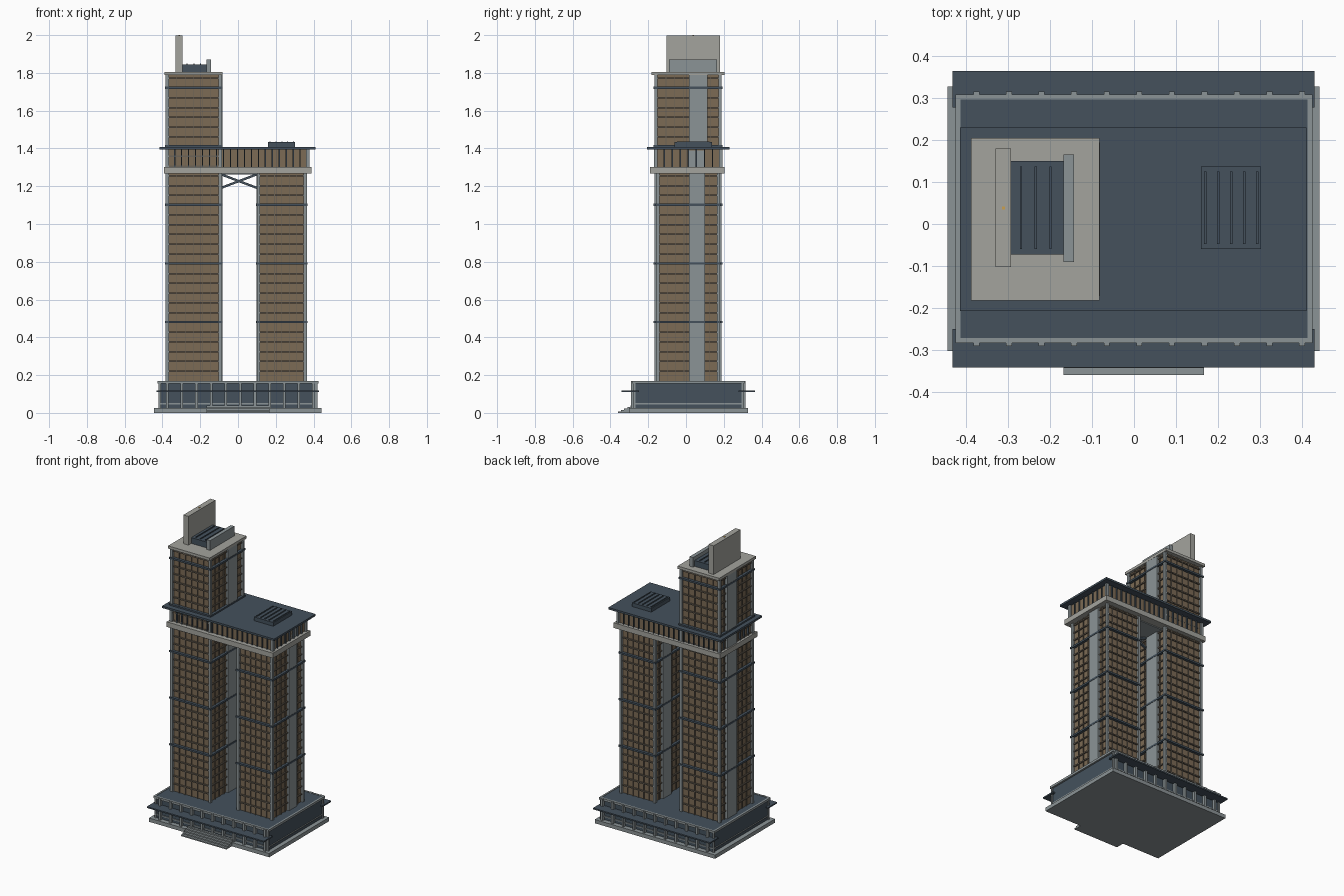
import bpy, bmesh, math
from mathutils import Matrix, Vector

if "Cube" in bpy.data.objects:
    bpy.data.objects.remove(bpy.data.objects["Cube"])

YC = 0.012  # middle of the building in depth


def mat(name, r, g, b):
    m = bpy.data.materials.new(name)
    m.diffuse_color = (r, g, b, 1)
    m.use_nodes = True
    m.node_tree.nodes["Principled BSDF"].inputs["Base Color"].default_value = m.diffuse_color
    return m


BRONZE = mat("bronze_glass", 0.20, 0.145, 0.09)
TRIM = mat("bronze_trim", 0.15, 0.125, 0.095)
DARK = mat("slate", 0.058, 0.083, 0.108)
STEEL = mat("pale_steel", 0.26, 0.295, 0.305)
STONE = mat("concrete", 0.37, 0.37, 0.34)
GOLD = mat("gold", 0.6, 0.35, 0.08)


def boxes(name, material, extents):
    """One object made of boxes given as (x0, x1, y0, y1, z0, z1)."""
    bm = bmesh.new()
    for x0, x1, y0, y1, z0, z1 in extents:
        m = Matrix.Translation(((x0 + x1) / 2, (y0 + y1) / 2, (z0 + z1) / 2))
        m = m @ Matrix.Diagonal((x1 - x0, y1 - y0, z1 - z0, 1))
        bmesh.ops.create_cube(bm, size=1, matrix=m)
    me = bpy.data.meshes.new(name)
    bm.to_mesh(me)
    bm.free()
    me.materials.append(material)
    ob = bpy.data.objects.new(name, me)
    bpy.context.collection.objects.link(ob)
    return ob


def ring(x0, x1, y0, y1, z0, z1, t):
    """Four boxes forming a rectangular frame."""
    return [(x0, x1, y0, y0 + t, z0, z1), (x0, x1, y1 - t, y1, z0, z1),
            (x0, x0 + t, y0 + t, y1 - t, z0, z1), (x1 - t, x1, y0 + t, y1 - t, z0, z1)]


def mullions(x0, x1, y0, y1, z0, z1, nx, ny, w, d):
    """Upright bars spread around four facades."""
    out = []
    for i in range(1, nx):
        x = x0 + (x1 - x0) * i / nx
        out += [(x - w, x + w, y0 - d, y0 + .003, z0, z1), (x - w, x + w, y1 - .003, y1 + d, z0, z1)]
    for i in range(1, ny):
        y = y0 + (y1 - y0) * i / ny
        out += [(x0 - d, x0 + .003, y - w, y + w, z0, z1), (x1 - .003, x1 + d, y - w, y + w, z0, z1)]
    return out


def tower(name, x0, x1, y0, y1, z1, core_y1):
    z0, floor, g = 0.165, 0.0517, 0.014
    gx0, gx1, gy0, gy1 = x0 + g, x1 - g, y0 + g, y1 - g
    boxes(name + "_glass", BRONZE, [(gx0, gx1, gy0, gy1, z0, z1)])
    n = int((z1 - z0) / floor)
    # thin floor edges, with a heavier dark band every sixth storey
    boxes(name + "_floor_edges", TRIM,
          [(gx0 - .008, gx1 + .008, gy0 - .008, gy1 + .008, z0 + i * floor, z0 + i * floor + .008)
           for i in range(1, n + 1) if i % 6])
    boxes(name + "_bands", DARK,
          [(x0 - .004, x1 + .004, y0 - .005, y1 + .005, z0 + i * floor, z0 + i * floor + .012)
           for i in range(6, n + 1, 6)])
    boxes(name + "_mullions", TRIM, mullions(gx0, gx1, gy0, gy1, z0, z1, 6, 7, .002, .006))
    c = 0.017
    boxes(name + "_corner_columns", STEEL,
          [(x, x + c, y, y + c, z0, z1) for x in (x0, x1 - c) for y in (y0, y1 - c)])
    # plain lift-core strip running up both x faces
    boxes(name + "_core", STEEL, [(x0 - .002, x1 + .002, 0.015, core_y1, z0, z1)])


# ground plinth and entrance steps
boxes("plinth", STEEL, [(-.444, .442, -.303, .328, 0, .025)])
boxes("entrance_steps", STEEL,
      [(-.168, .167, -.36 + i * .0165, -.28, i * .008, (i + 1) * .008) for i in range(5)])

# podium
boxes("podium_hall", DARK, [(-.413, .413, -.272, .297, .025, .168)])
boxes("podium_frame", STEEL, ring(-.425, .425, -.284, .309, .155, .17, .012)
      + ring(-.418, .418, -.278, .303, .045, .052, .008))
boxes("podium_columns", STEEL,
      [(-.382 + i * .0775, -.368 + i * .0775, y, y + .024, .025, .168)
       for i in range(11) for y in (-.291, .292)]
      + [(x, x + .012, y, y + .012, .025, .165) for x in (-.42, .408) for y in (-.28, .293)])
boxes("podium_canopies", DARK, [(-.432, .43, -.342, -.25, .110, .119),
                                (-.432, .43, .277, .365, .110, .119)])

# towers
tower("tall_tower", -.383, -.085, -.167, .189, 1.79, .115)
tower("short_tower", .10, .364, -.157, .181, 1.39, .10)

# sky bridge joining the towers
boxes("bridge_slab", STONE, [(-.393, .39, -.19, .205, 1.268, 1.302)])
boxes("bridge_soffit", STEEL, [(-.31, .31, -.13, .15, 1.262, 1.27)])
boxes("bridge_glass", BRONZE, [(-.372, .366, -.158, .182, 1.30, 1.397)])
boxes("bridge_mullions", DARK, mullions(-.372, .366, -.158, .182, 1.30, 1.397, 20, 8, .003, .009))
boxes("bridge_corner_posts", STEEL,
      [(x, x + .018, y, y + .018, 1.30, 1.397) for x in (-.385, .36) for y in (-.17, .176)])
boxes("bridge_roof", DARK, [(-.415, .411, -.207, .23, 1.395, 1.408)])

# crossed braces under the bridge
for i, s in enumerate((1, -1)):
    brace = boxes(f"cross_brace_{i + 1}", DARK, [(-.102, .102, -.007, .007, -.006, .006)])
    brace.location = (.005, YC, 1.227)
    brace.rotation_euler.y = s * math.atan2(.068, .18)

# roof plant on the short tower
boxes("short_roof_plant", DARK, [(.16, .302, -.06, .137, 1.405, 1.433)])
boxes("short_roof_slats", DARK,
      [(.167 + i * .031, .173 + i * .031, -.048, .125, 1.43, 1.438) for i in range(5)])

# crown of the tall tower
boxes("tall_roof_cap", STONE, [(-.388, -.082, -.182, .205, 1.788, 1.806)])
boxes("tall_roof_plant", DARK, [(-.293, -.168, -.073, .15, 1.804, 1.845)])
boxes("tall_roof_slats", DARK,
      [(-.272 + i * .0355, -.267 + i * .0355, -.06, .137, 1.843, 1.851) for i in range(3)])
boxes("tall_fin", STONE, [(-.33, -.293, -.103, .18, 1.804, 1.997)])
boxes("low_fin", STEEL, [(-.168, -.143, -.09, .165, 1.804, 1.87)])
boxes("beacon", GOLD, [(-.315, -.307, .034, .042, 1.99, 2.0)])
